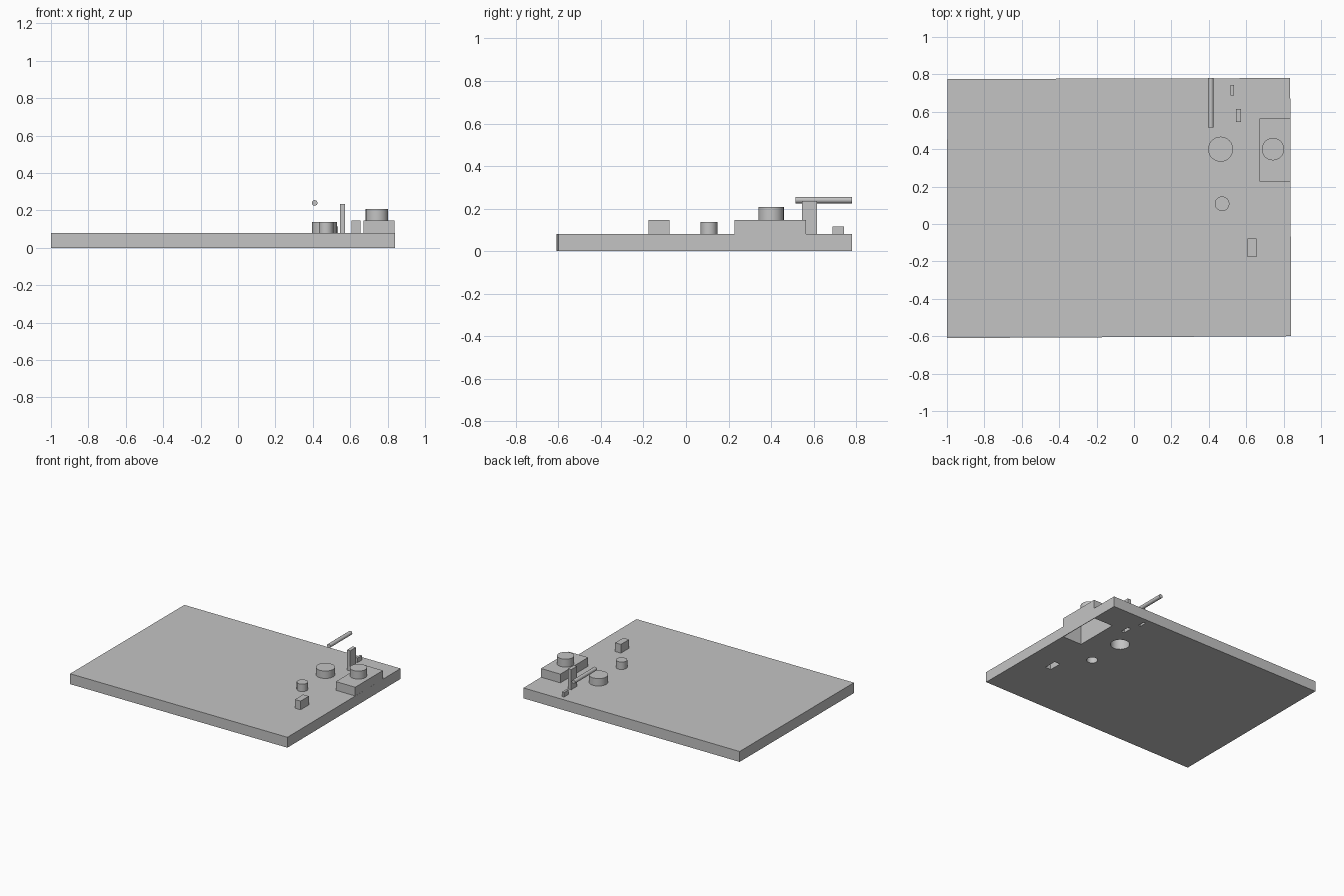
import bpy, bmesh, math
from mathutils import Matrix

if "Cube" in bpy.data.objects:
    bpy.data.objects.remove(bpy.data.objects["Cube"], do_unlink=True)

GREY = (0.55, 0.55, 0.55, 1.0)
mat = bpy.data.materials.new("plain grey")
mat.use_nodes = True
mat.diffuse_color = GREY
mat.node_tree.nodes["Principled BSDF"].inputs["Base Color"].default_value = GREY

DECK = 0.08  # height of the board's top


def rect(x0, x1, y0, y1):
    return [(x0, y0), (x1, y0), (x1, y1), (x0, y1)]


def circle(x, y, r, n=24):
    return [(x + r * math.cos(2 * math.pi * i / n), y + r * math.sin(2 * math.pi * i / n)) for i in range(n)]


def prism(name, outline, z0, z1, open_bottom=False):
    """Upright prism over a counter-clockwise outline."""
    bm = bmesh.new()
    low = [bm.verts.new((x, y, z0)) for x, y in outline]
    high = [bm.verts.new((x, y, z1)) for x, y in outline]
    n = len(outline)
    for i in range(n):
        j = (i + 1) % n
        bm.faces.new((low[i], low[j], high[j], high[i])).smooth = n > 8
    bm.faces.new(high)
    if not open_bottom:
        bm.faces.new(low[::-1])
    return finish(name, bm)


def finish(name, bm):
    me = bpy.data.meshes.new(name)
    bm.to_mesh(me)
    bm.free()
    me.materials.append(mat)
    ob = bpy.data.objects.new(name, me)
    bpy.context.collection.objects.link(ob)
    if any(p.use_smooth for p in me.polygons):
        bpy.ops.object.select_all(action="DESELECT")
        ob.select_set(True)
        bpy.context.view_layer.objects.active = ob
        bpy.ops.object.shade_smooth_by_angle(angle=math.radians(35))
    return ob


# Flat board, very slightly out of square
board = prism("board", [(-1.0, -0.61), (0.84, -0.60), (0.835, 0.78), (-0.998, 0.775)], 0, DECK)

# Hollow fittings standing on the board: outline and top height
fittings = {
    "large_button": (circle(0.463, 0.40, 0.067), 0.137),
    "small_button": (circle(0.471, 0.108, 0.039), 0.137),
    "switch_block": (rect(0.608, 0.656, -0.177, -0.078), 0.147),
    "arm_post": (rect(0.545, 0.572, 0.545, 0.615), 0.235),
    "small_tab": (rect(0.517, 0.535, 0.688, 0.742), 0.115),
    "pivot_base": (rect(0.672, 0.836, 0.228, 0.565), 0.147),
}
cutters = []
for name, (outline, top) in fittings.items():
    prism(name, outline, DECK, top, open_bottom=True)
    # Matching opening through the board, stopping short of its side wall
    hole = [(min(x, 0.832), y) for x, y in outline]
    cutters.append(prism(name + "_opening", hole, -0.05, DECK + 0.05))

for cutter in cutters:
    cutter.hide_render = True
    cutter.hide_viewport = True
    mod = board.modifiers.new(cutter.name, "BOOLEAN")
    mod.operation = "DIFFERENCE"
    mod.solver = "EXACT"
    mod.object = cutter

# Round pivot on its base
prism("pivot_knob", circle(0.743, 0.40, 0.06), 0.147, 0.208)

# Slim arm lying along the depth, above the board
bm = bmesh.new()
bmesh.ops.create_cone(bm, cap_ends=True, segments=16, radius1=0.015, radius2=0.015, depth=0.265,
                      matrix=Matrix.Translation((0.41, 0.648, 0.24)) @ Matrix.Rotation(math.pi / 2, 4, "X"))
for f in bm.faces:
    f.smooth = len(f.verts) == 4
finish("arm_rod", bm)
